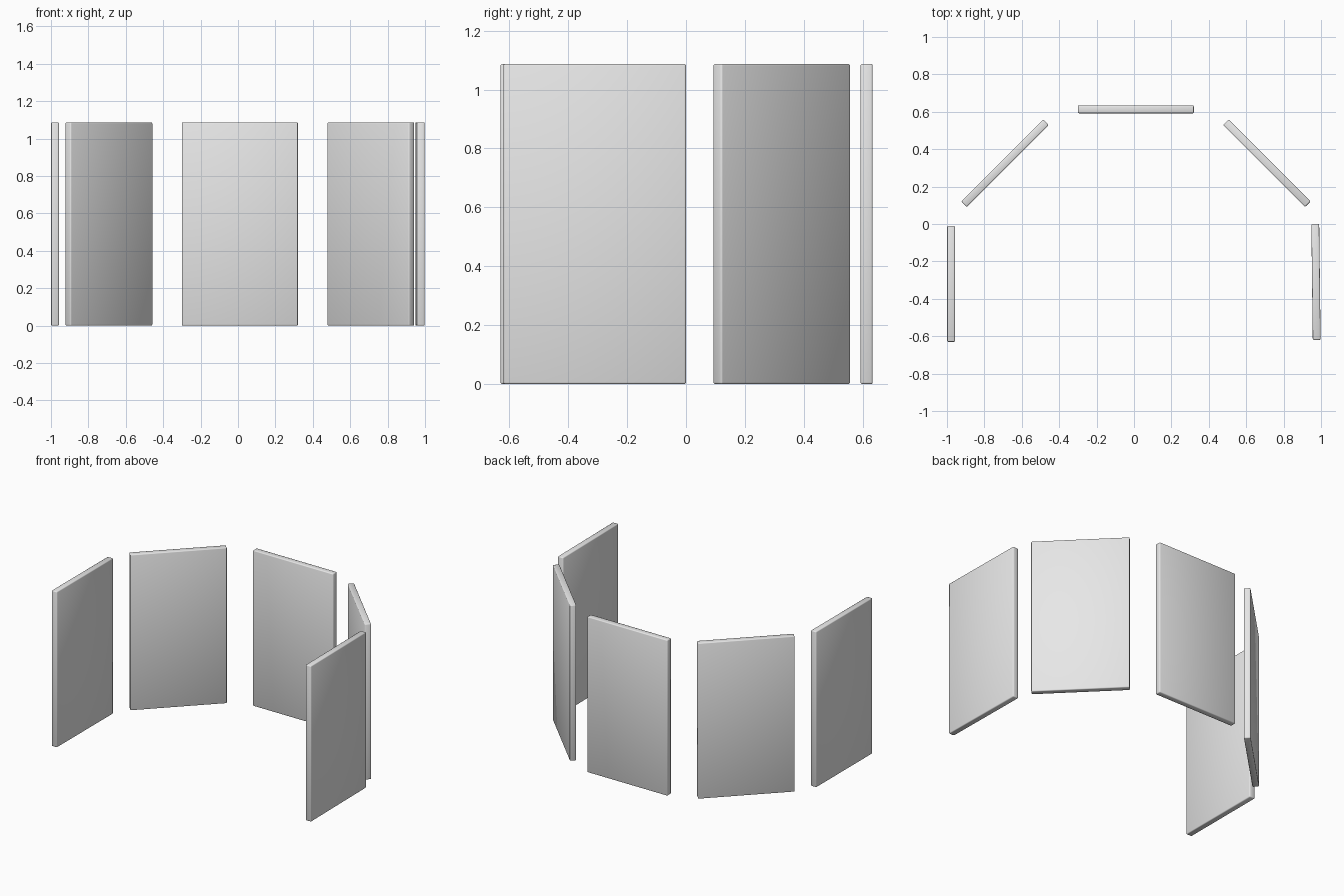
import bpy
from math import radians

cube = bpy.data.objects.get("Cube")
if cube:
    bpy.data.objects.remove(cube, do_unlink=True)

WIDTH, THICKNESS, HEIGHT = 0.62, 0.042, 1.087

grey = bpy.data.materials.new("light_grey")
grey.use_nodes = True
colour = (0.8, 0.8, 0.8, 1.0)
grey.diffuse_color = colour
grey.node_tree.nodes["Principled BSDF"].inputs["Base Color"].default_value = colour


def panel(name, x, y, angle):
    """Upright slab with softened edges, turned about z."""
    bpy.ops.mesh.primitive_cube_add(size=1, location=(x, y, HEIGHT / 2))
    ob = bpy.context.object
    ob.name = name
    ob.scale = (WIDTH, THICKNESS, HEIGHT)
    bpy.ops.object.transform_apply(location=False, rotation=False, scale=True)
    ob.rotation_euler.z = radians(angle)
    bevel = ob.modifiers.new("soft_edges", "BEVEL")
    bevel.width = 0.006
    bevel.segments = 2
    ob.data.materials.append(grey)
    bpy.ops.object.shade_smooth()


# Five panels standing in an open arc
panel("right_panel", -0.978, -0.32, 90)
panel("back_right_panel", -0.69, 0.325, 45)
panel("back_panel", 0.01, 0.613, 0)
panel("back_left_panel", 0.71, 0.325, -45)
panel("left_panel", 0.973, -0.31, -89.3)
